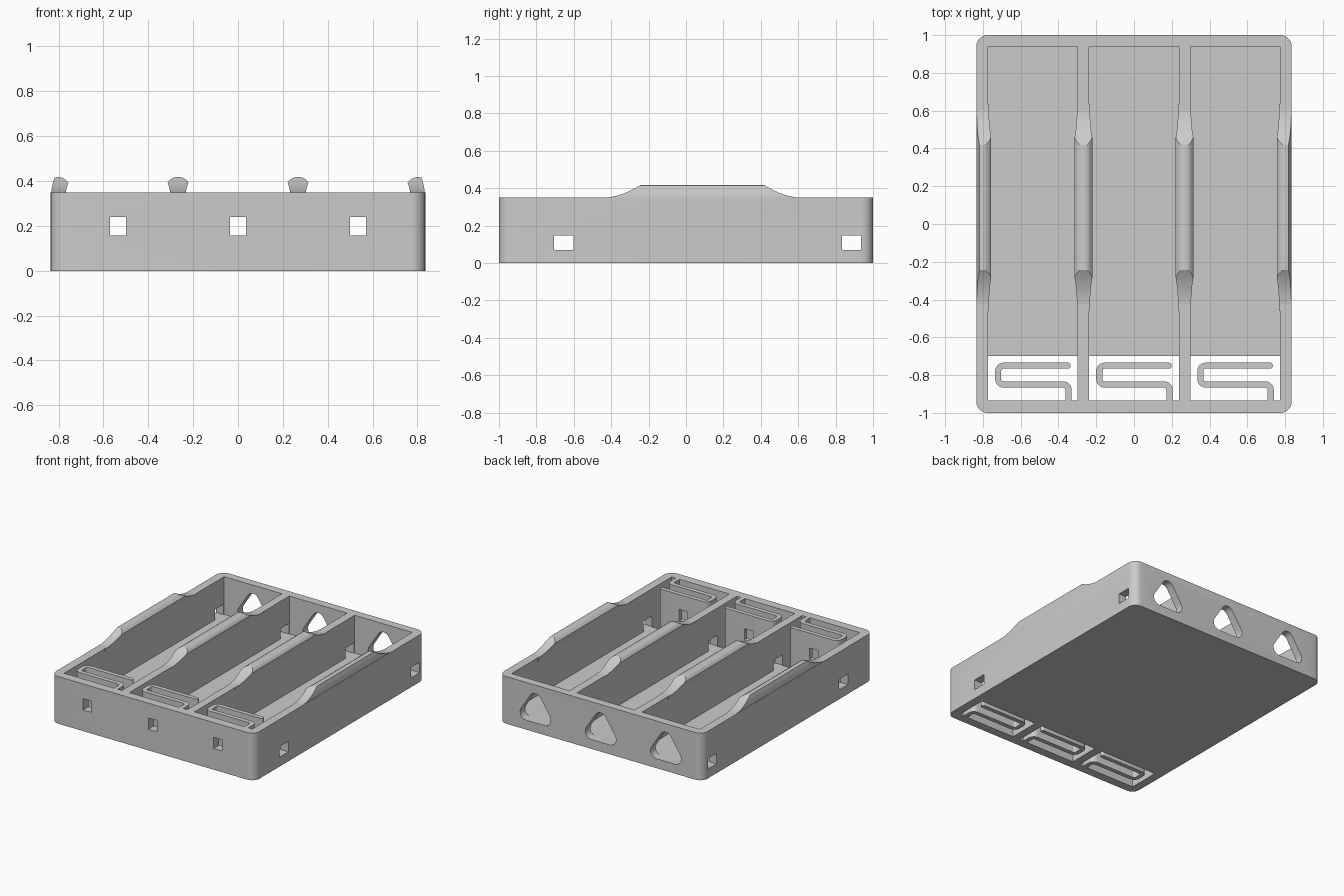
import bpy, bmesh, math
from mathutils import Vector

cube = bpy.data.objects.get("Cube")
if cube:
    bpy.data.objects.remove(cube, do_unlink=True)

GREY = (0.6, 0.6, 0.6, 1)
grey = bpy.data.materials.new("grey plastic")
grey.use_nodes = True
grey.diffuse_color = GREY
grey.node_tree.nodes["Principled BSDF"].inputs["Base Color"].default_value = GREY

W, L, H = 0.835, 1.0, 0.35      # half width, half length, rim height
FLOOR, PITCH, HALF = 0.07, 0.535, 0.237
SLOTS = (-PITCH, 0, PITCH)


def rounded(points, steps=6):
    """Outline from (a, b, radius) corners, each replaced by an arc."""
    out = []
    for i, (a, b, r) in enumerate(points):
        p = Vector((a, b))
        if r == 0:
            out.append(p)
            continue
        u = (Vector(points[i - 1][:2]) - p).normalized()
        v = (Vector(points[(i + 1) % len(points)][:2]) - p).normalized()
        half = u.angle(v) / 2
        centre = p + (u + v).normalized() * r / math.sin(half)
        start = p + u * r / math.tan(half) - centre
        turn = (p + v * r / math.tan(half) - centre).angle_signed(start)
        for k in range(steps + 1):
            t = turn * k / steps
            c, s = math.cos(t), math.sin(t)
            out.append(centre + Vector((start.x * c - start.y * s,
                                        start.x * s + start.y * c)))
    return out


def prism(name, outline, axis, lo, hi):
    """Extrude a 2D outline along x, y or z."""
    place = {"x": lambda a, b, d: (d, a, b),
             "y": lambda a, b, d: (a, d, b),
             "z": lambda a, b, d: (a, b, d)}[axis]
    bm = bmesh.new()
    rings = [[bm.verts.new(place(a, b, d)) for a, b in outline] for d in (lo, hi)]
    n = len(outline)
    for ring in rings:
        bm.faces.new(ring)
    for i in range(n):
        j = (i + 1) % n
        bm.faces.new((rings[0][i], rings[0][j], rings[1][j], rings[1][i]))
    bmesh.ops.recalc_face_normals(bm, faces=bm.faces)
    mesh = bpy.data.meshes.new(name)
    bm.to_mesh(mesh)
    bm.free()
    mesh.materials.append(grey)
    obj = bpy.data.objects.new(name, mesh)
    bpy.context.collection.objects.link(obj)
    return obj


def box(name, x0, x1, y0, y1, z0, z1):
    return prism(name, [(x0, y0), (x1, y0), (x1, y1), (x0, y1)], "z", z0, z1)


def boolean(obj, tools, operation="DIFFERENCE"):
    """Apply each tool to the object, then remove the tools."""
    for tool in tools:
        mod = obj.modifiers.new("cut", "BOOLEAN")
        mod.operation, mod.object, mod.solver = operation, tool, "EXACT"
    bpy.context.view_layer.update()
    result = obj.evaluated_get(bpy.context.evaluated_depsgraph_get())
    mesh = bpy.data.meshes.new_from_object(result)
    obj.modifiers.clear()
    obj.data = mesh
    for tool in tools:
        bpy.data.objects.remove(tool, do_unlink=True)


def smooth(obj):
    bpy.ops.object.select_all(action="DESELECT")
    obj.select_set(True)
    bpy.context.view_layer.objects.active = obj
    bpy.ops.object.shade_smooth_by_angle(angle=math.radians(30))


def front_window(cx):
    return box("window_cutter", cx - 0.035, cx + 0.035, -1.1, -0.6, 0.157, 0.24)


# Tray body with three slots, spring openings and wall holes
corners = [(-W, -L, 0.06), (W, -L, 0.06), (W, L, 0.06), (-W, L, 0.06)]
tray = prism("tray", rounded(corners), "z", 0, H)
cutters = []
for cx in SLOTS:
    cutters.append(box("slot", cx - HALF, cx + HALF, -0.935, 0.94, FLOOR, 0.5))
    cutters.append(box("opening", cx - HALF, cx + HALF, -0.935, -0.7, -0.1, 0.2))
    cutters.append(front_window(cx))
    triangle = [(cx - 0.168, 0.07, 0.05), (cx + 0.168, 0.07, 0.05), (cx, 0.33, 0.05)]
    cutters.append(prism("triangle", rounded(triangle), "y", 0.9, 1.1))
for y0, y1 in ((-0.705, -0.602), (0.835, 0.935)):
    cutters.append(box("side_window", -1, 1, y0, y1, FLOOR, 0.147))
boolean(tray, cutters)
smooth(tray)

# Serpentine springs, joined to the front wall
SPRING = [(0.205, -0.935, 0), (0.205, -0.833, 0.045), (-0.168, -0.833, 0.012),
          (-0.168, -0.766, 0.012), (0.2, -0.766, 0.015), (0.2, -0.734, 0.015),
          (-0.2, -0.734, 0.045), (-0.2, -0.866, 0.045), (0.172, -0.866, 0.015),
          (0.172, -0.935, 0)]
for number, cx in enumerate(SLOTS, 1):
    outline = rounded([(cx + a, b, r) for a, b, r in SPRING])
    spring = prism(f"spring_{number}", outline, "z", 0, H)
    boolean(spring, [front_window(cx)])
    smooth(spring)


# Raised clips on the walls, hollowed to a round cell
def clip_side(wall, sign):
    """One concave gripping flank, from the wall up to the lip."""
    flank = []
    for k in range(8):
        z = 0.31 + 0.083 * k / 7
        bulge = HALF - math.sqrt(HALF ** 2 - (z - 0.307) ** 2)
        flank.append((wall + sign * bulge, z))
    return flank


def clip_top(x0, x1):
    """Crowned top between two lips."""
    return [(x0 + (x1 - x0) * k / 8, 0.395 + 0.024 * math.sin(math.pi * k / 8) ** 0.7)
            for k in range(1, 8)]


def ramp_outline():
    """Side outline: flat top with a concave ramp at each end."""
    rise = [(-0.46 + 0.217 * k / 10, 0.348 + 0.069 * (k / 10) ** 2) for k in range(11)]
    fall = [(0.175 - y, z) for y, z in reversed(rise)]
    return [(-0.46, 0.3)] + rise + fall + [(0.635, 0.3)]


def clip(name, section):
    obj = prism(name, section, "y", -0.7, 0.8)
    boolean(obj, [prism("ramp", ramp_outline(), "x", -1, 1)], "INTERSECT")
    smooth(obj)


half_wall = PITCH / 2 - HALF
for side, sign in (("right", -1), ("left", 1)):
    # Divider clip grips the cells on both sides
    mid = sign * PITCH / 2
    right = clip_side(mid + half_wall, 1)
    left = clip_side(mid - half_wall, -1)
    clip(f"divider_clip_{side}",
         right + clip_top(right[-1][0], left[-1][0]) + left[::-1])

    # Outer clip leans inward
    inner = clip_side(PITCH + HALF, -1)
    outer = [(0.768, 0.405), (0.785, 0.415), (0.805, 0.419), (0.818, 0.415),
             (0.826, 0.39), (0.832, 0.36), (0.8345, 0.33), (0.8345, 0.31)]
    clip(f"outer_clip_{side}", [(sign * x, z) for x, z in inner + outer])
